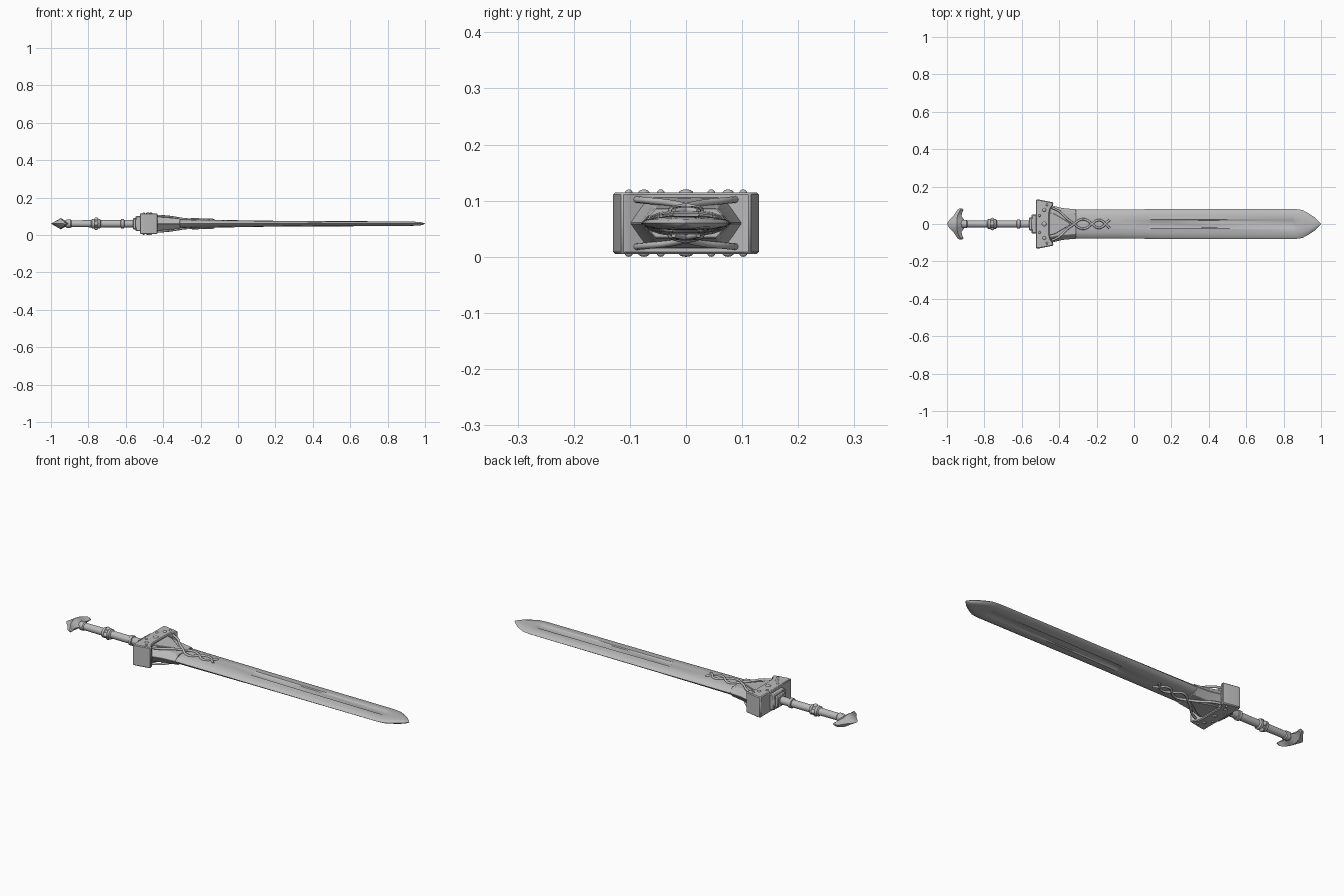
import bpy, bmesh, math
from mathutils import Vector, Matrix

if "Cube" in bpy.data.objects:
    bpy.data.objects.remove(bpy.data.objects["Cube"])

ZC = 0.06  # height of the sword's long axis

steel = bpy.data.materials.new("grey_steel")
steel.diffuse_color = (0.5, 0.5, 0.5, 1)
steel.use_nodes = True
steel.node_tree.nodes["Principled BSDF"].inputs["Base Color"].default_value = steel.diffuse_color


def finish(name, bm, bevel=0, angle=30):
    bmesh.ops.remove_doubles(bm, verts=bm.verts[:], dist=1e-5)
    bmesh.ops.recalc_face_normals(bm, faces=bm.faces[:])
    me = bpy.data.meshes.new(name)
    bm.to_mesh(me)
    bm.free()
    ob = bpy.data.objects.new(name, me)
    bpy.context.collection.objects.link(ob)
    me.materials.append(steel)
    if bevel:
        m = ob.modifiers.new("bevel", 'BEVEL')
        m.width, m.segments, m.limit_method = bevel, 1, 'ANGLE'
    bpy.ops.object.select_all(action='DESELECT')
    ob.select_set(True)
    bpy.context.view_layer.objects.active = ob
    bpy.ops.object.shade_smooth_by_angle(angle=math.radians(angle))
    return ob


def loft(name, rings, bevel=0, angle=30):
    """Skin equal-length rings of points and cap both ends."""
    bm = bmesh.new()
    vs = [[bm.verts.new(p) for p in r] for r in rings]
    n = len(rings[0])
    for a, b in zip(vs, vs[1:]):
        for i in range(n):
            j = (i + 1) % n
            bm.faces.new((a[i], a[j], b[j], b[i]))
    bm.faces.new(vs[0])
    bm.faces.new(vs[-1])
    return finish(name, bm, bevel, angle)


def box(name, x0, x1, hy, hz, bevel=0.004):
    ring = [(hy, hz), (-hy, hz), (-hy, -hz), (hy, -hz)]
    return loft(name, [[(x, y, ZC + z) for y, z in ring] for x in (x0, x1)], bevel)


def lathe(name, profile, n=24):
    return loft(name, [[(x, r * math.cos(2 * math.pi * i / n), ZC + r * math.sin(2 * math.pi * i / n))
                        for i in range(n)] for x, r in profile])


# Blade: bevelled lens section with a shallow fuller
def blade_ring(x, w, t, d):
    f = min(w * 0.3, 0.023)
    top = [(w, 0), (w * 0.86, t * 0.55), (w * 0.6, t * 0.85), (f, t), (f * 0.8, t - d)]
    top += [(-y, z) for y, z in reversed(top)]
    full = top + [(y, -z) for y, z in reversed(top[1:-1])]
    return [(x, y, ZC + z) for y, z in full]


loft("blade", [blade_ring(*s) for s in [
    (-0.46, 0.082, 0.024, 0), (-0.30, 0.078, 0.023, 0), (-0.10, 0.078, 0.020, 0),
    (0.08, 0.079, 0.0175, 0), (0.09, 0.079, 0.0165, 0.004), (0.40, 0.080, 0.0145, 0.004),
    (0.85, 0.080, 0.0125, 0.003), (0.87, 0.079, 0.0125, 0), (0.90, 0.075, 0.012, 0),
    (0.935, 0.056, 0.011, 0), (0.965, 0.036, 0.010, 0), (0.985, 0.017, 0.007, 0), (1.0, 0.001, 0.001, 0)]])


# Flared six-sided collar around the blade root
def hexa(x, w, t):
    return [(x, y, ZC + z) for y, z in
            [(w, 0), (w * .68, t), (-w * .68, t), (-w, 0), (-w * .68, -t), (w * .68, -t)]]


loft("blade_collar", [hexa(-0.46, 0.105, 0.042), hexa(-0.43, 0.098, 0.038),
                      hexa(-0.38, 0.086, 0.033), hexa(-0.31, 0.080, 0.027)], 0.002)

# Guard: wide block with tapered sides and a hollowed front
half = [(-0.525, 0.130), (-0.505, 0.130), (-0.43, 0.115), (-0.435, 0.098), (-0.447, 0.082), (-0.452, 0.06)]
outline = half + [(x, -y) for x, y in reversed(half)]
loft("guard", [[(x, y, ZC + z) for x, y in outline] for z in (-0.055, 0.055)], 0.004)
box("guard_back_plate", -0.548, -0.520, 0.050, 0.040)
box("guard_back_step", -0.562, -0.540, 0.034, 0.030)

# Pointed tongue, studs and entwined strands on both flat sides
for s, side in ((1, "top"), (-1, "bottom")):
    bm = bmesh.new()
    rim = [(-0.46, 0.062, 0.046), (-0.42, 0.052, 0.044), (-0.38, 0.028, 0.038), (-0.335, 0, 0.030)]
    rim += [(x, -y, z) for x, y, z in reversed(rim[:-1])]
    lo = [bm.verts.new((x, y, ZC + s * 0.02)) for x, y, z in rim]
    hi = [bm.verts.new((x, y, ZC + s * z)) for x, y, z in rim]
    bm.faces.new(hi)
    bm.faces.new(lo)
    for i in range(len(rim)):
        j = (i + 1) % len(rim)
        bm.faces.new((lo[i], lo[j], hi[j], hi[i]))
    finish("tongue_" + side, bm, 0.002)

    bm = bmesh.new()
    for x, y, r in [(-0.48, 0, 0.013), (-0.48, 0.075, 0.010), (-0.48, -0.075, 0.010),
                    (-0.505, 0.045, 0.007), (-0.505, -0.045, 0.007),
                    (-0.465, 0.102, 0.007), (-0.465, -0.102, 0.007)]:
        bmesh.ops.create_uvsphere(bm, u_segments=12, v_segments=8, radius=1, matrix=Matrix.Translation(
            (x, y, ZC + s * 0.054)) @ Matrix.Diagonal((r, r, 0.006, 1)))
    finish("guard_studs_" + side, bm, angle=60)

    for k, tag in ((1, "a"), (-1, "b")):
        path = [(-0.44, 0.088, 0.042), (-0.40, 0.068, 0.040), (-0.36, 0.030, 0.036), (-0.32, 0.0, 0.030),
                (-0.29, -0.022, 0.025), (-0.26, -0.024, 0.023), (-0.225, 0.0, 0.025), (-0.195, 0.020, 0.022),
                (-0.17, 0.016, 0.022), (-0.15, -0.004, 0.023), (-0.13, -0.022, 0.020)]
        cu = bpy.data.curves.new("strand", 'CURVE')
        cu.dimensions, cu.bevel_depth, cu.bevel_resolution, cu.use_fill_caps = '3D', 0.006, 2, True
        sp = cu.splines.new('BEZIER')
        sp.bezier_points.add(len(path) - 1)
        sp.resolution_u = 5
        for bp, (x, y, z) in zip(sp.bezier_points, path):
            bp.co = (x, k * y, ZC + s * z)
            bp.handle_left_type = bp.handle_right_type = 'AUTO'
        ob = bpy.data.objects.new("strand_%s_%s" % (side, tag), cu)
        bpy.context.collection.objects.link(ob)
        cu.materials.append(steel)
        bpy.ops.object.select_all(action='DESELECT')
        ob.select_set(True)
        bpy.context.view_layer.objects.active = ob
        bpy.ops.object.convert(target='MESH')
        bpy.ops.object.shade_smooth_by_angle(angle=math.radians(50))

# Grip with turned rings
lathe("grip", [(-0.93, 0.012), (-0.915, 0.022), (-0.895, 0.022), (-0.89, 0.018), (-0.785, 0.019),
               (-0.78, 0.026), (-0.768, 0.026), (-0.765, 0.023), (-0.752, 0.023), (-0.749, 0.026),
               (-0.738, 0.026), (-0.733, 0.019), (-0.627, 0.019), (-0.625, 0.025), (-0.610, 0.025),
               (-0.608, 0.020), (-0.54, 0.020)])
bm = bmesh.new()
for i in range(4):
    a = i * math.pi / 2
    bmesh.ops.create_icosphere(bm, subdivisions=2, radius=0.012, matrix=Matrix.Translation(
        (-0.758, 0.022 * math.cos(a), ZC + 0.022 * math.sin(a))))
finish("grip_ring_studs", bm, angle=60)

# Pommel: swept-back crescent with diamond cross-sections
sections = [(0, -1.0, -0.895, 0.030), (0.018, -0.99, -0.905, 0.029), (0.042, -0.967, -0.922, 0.023),
            (0.062, -0.953, -0.918, 0.018), (0.075, -0.945, -0.912, 0.013), (0.083, -0.935, -0.917, 0.005)]
sections = [(-y, a, b, t) for y, a, b, t in reversed(sections[1:])] + sections
loft("pommel", [[(a, y, ZC), ((a + b) / 2, y, ZC + t), (b, y, ZC), ((a + b) / 2, y, ZC - t)]
                for y, a, b, t in sections])
